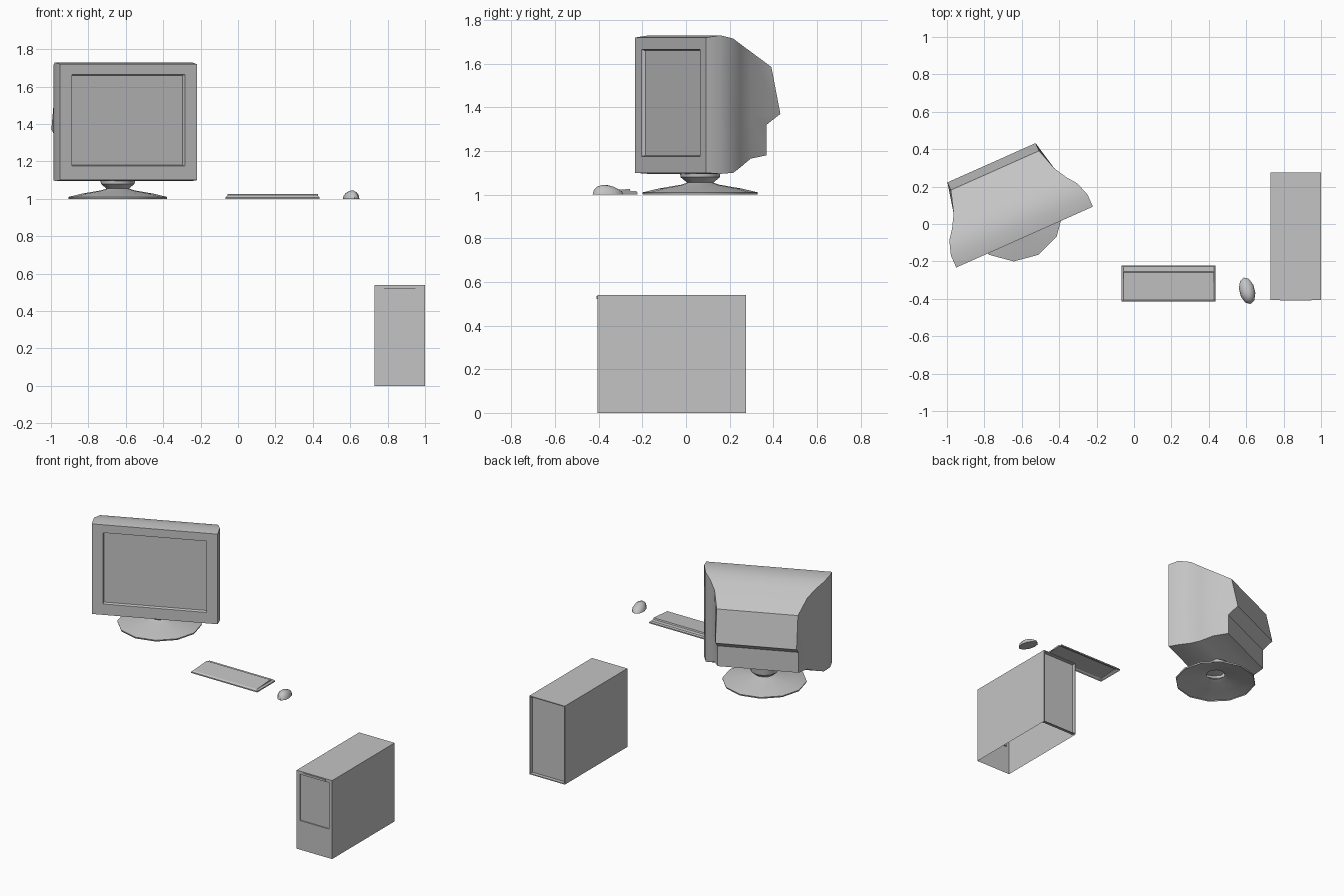
import bpy, bmesh, math
from mathutils import Matrix, Vector

cube = bpy.data.objects.get("Cube")
if cube:
    bpy.data.objects.remove(cube, do_unlink=True)

grey = bpy.data.materials.new("plain_grey")
grey.use_nodes = True
GREY = (0.55, 0.55, 0.55, 1)
grey.diffuse_color = GREY
grey.node_tree.nodes["Principled BSDF"].inputs["Base Color"].default_value = GREY


def finish(bm, name, matrix=None, smooth=30):
    """Turn a bmesh into a grey object, smooth below the given angle."""
    bmesh.ops.remove_doubles(bm, verts=bm.verts, dist=0.0005)
    bmesh.ops.recalc_face_normals(bm, faces=bm.faces)
    if matrix:
        bm.transform(matrix)
    mesh = bpy.data.meshes.new(name)
    bm.to_mesh(mesh)
    bm.free()
    mesh.materials.append(grey)
    obj = bpy.data.objects.new(name, mesh)
    bpy.context.collection.objects.link(obj)
    bpy.ops.object.select_all(action='DESELECT')
    obj.select_set(True)
    bpy.context.view_layer.objects.active = obj
    bpy.ops.object.shade_smooth_by_angle(angle=math.radians(smooth))
    return obj


def loft(rings, close=True):
    """Skin a list of equal-length vertex-coordinate rings."""
    bm = bmesh.new()
    loops = [[bm.verts.new(p) for p in ring] for ring in rings]
    n = len(loops[0])
    for a, b in zip(loops, loops[1:]):
        for i in range(n):
            j = (i + 1) % n
            bm.faces.new((a[i], a[j], b[j], b[i]))
    if close:
        bm.faces.new(loops[-1])
    return bm, loops


def rect(x0, x1, z0, z1, y):
    return [(x0, y, z0), (x1, y, z0), (x1, y, z1), (x0, y, z1)]


# Monitor housing: mirrored ribs from front bezel to back, then the stepped tail
def rib(half, chain):
    right = [(half, y, z) for y, z in chain]
    return right + [(-x, y, z) for x, y, z in reversed(right)]


ribs = []
for y, half, top, bottom in [(0, .40, 1.72, 1.10), (.07, .40, 1.73, 1.095),
                             (.147, .375, 1.715, 1.10), (.2, .335, 1.69, 1.125),
                             (.27, .295, 1.655, 1.165)]:
    ribs.append(rib(half, [(y, top), (y, 1.36), (y, 1.36), (y, bottom)]))
ribs.append(rib(.258, [(.39, 1.585), (.435, 1.37), (.365, 1.32), (.365, 1.18)]))
bm, loops = loft(ribs, close=False)
tail = loops[-1]
for i in range(3):
    bm.faces.new((tail[i], tail[i + 1], tail[6 - i], tail[7 - i]))
place = Matrix.Translation((-.585, -.07, 0)) @ Matrix.Rotation(math.radians(24), 4, 'Z')
finish(bm, "monitor_housing", place)

# Monitor bezel with a recessed screen
bm, _ = loft([rect(-.40, .40, 1.10, 1.72, 0),
              rect(-.33, .33, 1.175, 1.665, 0),
              rect(-.325, .325, 1.18, 1.66, .018)])
finish(bm, "monitor_bezel_and_screen", place)

# Monitor stand: one open turned sheet
bm = bmesh.new()
profile = [(.262, 1.0), (.265, 1.01), (.19, 1.028), (.09, 1.045),
           (.06, 1.055), (.09, 1.08), (.095, 1.12)]
verts = [bm.verts.new((r, 0, z)) for r, z in profile]
edges = [bm.edges.new(pair) for pair in zip(verts, verts[1:])]
bmesh.ops.spin(bm, geom=verts + edges, cent=(0, 0, 0), axis=(0, 0, 1),
               angle=math.tau, steps=12)
finish(bm, "monitor_stand", Matrix.Translation((-.643, .065, 0)))

# Keyboard: open-bottomed tray with sloped edges and a lower back strip
bm, loops = loft([
    [(s * h + .185, y, z) for s, y in ((-1, y0), (1, y0), (1, y1), (-1, y1))]
    for h, y0, y1, z in [(.252, -.415, -.222, 1.0), (.252, -.415, -.222, 1.008),
                         (.242, -.405, -.228, 1.016)]], close=False)
a, b, c, d = loops[-1]
e, f = [bm.verts.new((v.co.x, -.255, 1.017)) for v in (a, b)]
g, h = [bm.verts.new((v.co.x, -.258, 1.026)) for v in (a, b)]
for face in ((a, b, h, g), (g, h, f, e), (e, f, c, d), (a, g, e), (b, f, h),
             (a, e, d), (b, c, f)):
    bm.faces.new(face)
finish(bm, "keyboard", smooth=15)

# Mouse: flattened half dome, taller toward the palm
bm = bmesh.new()
bmesh.ops.create_uvsphere(bm, u_segments=10, v_segments=8, radius=1)
bmesh.ops.bisect_plane(bm, geom=bm.verts[:] + bm.edges[:] + bm.faces[:],
                       plane_co=(0, 0, 0), plane_no=(0, 0, -1), clear_outer=True)
bmesh.ops.holes_fill(bm, edges=[ed for ed in bm.edges if ed.is_boundary])
for v in bm.verts:
    v.co.z *= 1 - .3 * v.co.y
    v.co = Vector((v.co.x * .042, v.co.y * .073, v.co.z * .043))
finish(bm, "mouse", Matrix.Translation((.605, -.357, 1.0))
       @ Matrix.Rotation(math.radians(14), 4, 'Z'), smooth=50)

# Computer case: open-bottomed shell, front door panel and back panel recessed
X0, X1, Y0, Y1, H = .73, 1.0, -.405, .275, .54
bm, loops = loft([rect(X0 + .025, X1 - .025, .2, .52, Y0 + .008),
                  rect(X0 + .025, X1 - .025, .2, .52, Y0),
                  rect(X0, X1, 0, H, Y0),
                  rect(X0, X1, 0, H, Y1),
                  rect(X0 + .006, X1 - .006, .006, H - .006, Y1),
                  rect(X0 + .006, X1 - .006, .006, H - .006, Y1 - .025)])
bm.faces.new(loops[0])
under = [fc for fc in bm.faces if fc.calc_center_median().z < .001]
bmesh.ops.delete(bm, geom=under, context='FACES_ONLY')
finish(bm, "computer_case")

# Thin door lip at the top of the case front
bm = bmesh.new()
bmesh.ops.create_cube(bm, size=1)
finish(bm, "case_door_lip", Matrix.Translation(((X0 + X1) / 2, Y0 - .002, .528))
       @ Matrix.Diagonal((.17, .006, .014, 1)))
